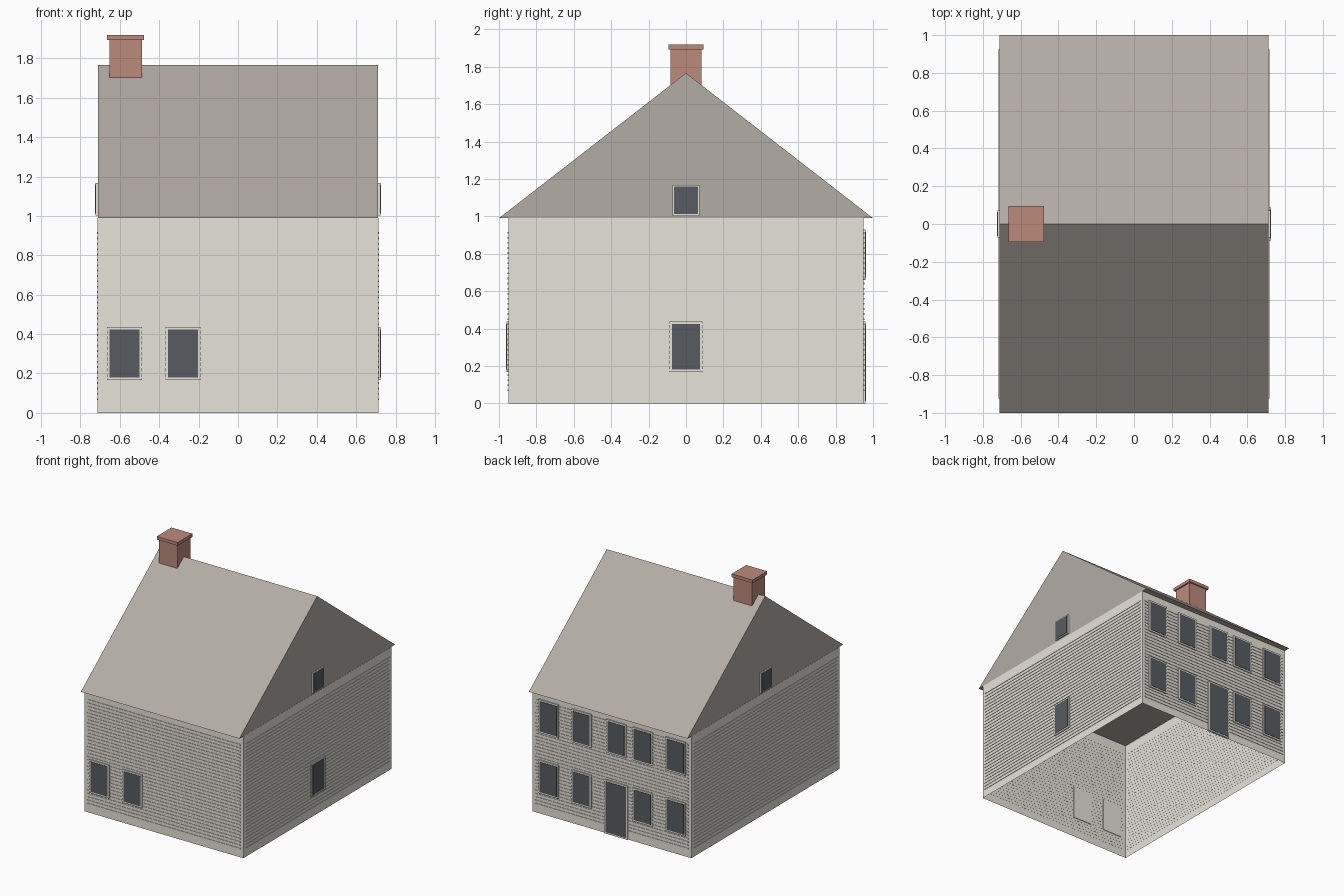
import bpy
import bmesh
from mathutils import Matrix, Vector

cube = bpy.data.objects.get("Cube")
if cube:
    bpy.data.objects.remove(cube, do_unlink=True)


def make_material(name, rgb):
    """Flat material from display colour values, converted to linear."""
    color = [((c / 255 + 0.055) / 1.055) ** 2.4 for c in rgb] + [1.0]
    mat = bpy.data.materials.new(name)
    mat.use_nodes = True
    mat.diffuse_color = color
    mat.node_tree.nodes["Principled BSDF"].inputs["Base Color"].default_value = color
    return mat


SIDING = make_material("pale_siding", (235, 231, 222))
ROOF = make_material("taupe_roof", (180, 172, 165))
BRICK = make_material("brick", (188, 139, 123))
GLASS = make_material("slate_pane", (87, 92, 98))

HALF_X, HALF_Y, EAVE, RIDGE = 0.713, 0.95, 0.99, 1.766


def finish(name, bm, mat):
    bmesh.ops.recalc_face_normals(bm, faces=bm.faces)
    mesh = bpy.data.meshes.new(name)
    bm.to_mesh(mesh)
    bm.free()
    mesh.materials.append(mat)
    obj = bpy.data.objects.new(name, mesh)
    bpy.context.collection.objects.link(obj)
    return obj


def add_box(bm, low, high):
    low, high = Vector(low), Vector(high)
    matrix = Matrix.Translation((low + high) / 2) @ Matrix.Diagonal((*(high - low), 1))
    return bmesh.ops.create_cube(bm, size=1, matrix=matrix)["verts"]


def box(name, low, high, mat):
    bm = bmesh.new()
    add_box(bm, low, high)
    return finish(name, bm, mat)


def wall_box(bm, side, u0, u1, z0, z1, d0, d1):
    """Box on a wall: u runs along the wall's world axis, d is depth outward."""
    axis, sign = side
    plane = HALF_Y if axis == "y" else HALF_X
    a, b = sorted((sign * (plane + d0), sign * (plane + d1)))
    if axis == "y":
        add_box(bm, (u0, a, z0), (u1, b, z1))
    else:
        add_box(bm, (a, u0, z0), (b, u1, z1))


SIDES = {"front": ("y", -1), "back": ("y", 1), "left": ("x", 1), "right": ("x", -1)}

# Open-bottomed wall shell
bm = bmesh.new()
add_box(bm, (-HALF_X, -HALF_Y, 0), (HALF_X, HALF_Y, EAVE))
bm.normal_update()
bmesh.ops.delete(bm, geom=[f for f in bm.faces if abs(f.normal.z) > 0.5], context="FACES")
finish("walls", bm, SIDING)

# Clapboard strips on every wall
for side_name, side in SIDES.items():
    reach = (HALF_X if side[0] == "y" else HALF_Y) - 0.025
    bm = bmesh.new()
    for row in range(32):
        z = 0.065 + row * 0.0272
        wall_box(bm, side, -reach, reach, z, z + 0.009, -0.001, 0.004)
    finish(side_name + "_siding", bm, SIDING)

# Gable roof prism
bm = bmesh.new()
profile = [bm.verts.new((-HALF_X + 0.001, y, z))
           for y, z in ((-1, EAVE), (1, EAVE), (0, RIDGE))]
gable = bm.faces.new(profile)
extruded = bmesh.ops.extrude_face_region(bm, geom=[gable], use_keep_orig=True)["geom"]
bmesh.ops.translate(bm, vec=(2 * HALF_X - 0.002, 0, 0),
                    verts=[v for v in extruded if isinstance(v, bmesh.types.BMVert)])
finish("roof", bm, ROOF)


# Windows and door: a raised frame with a thin dark pane
def opening(name, side_name, center, half, z0, z1, rim=0.013):
    side = SIDES[side_name]
    bm = bmesh.new()
    wall_box(bm, side, center - half, center + half, z0, z1, -0.005, 0.010)
    finish(name + "_frame", bm, SIDING)
    bm = bmesh.new()
    wall_box(bm, side, center - half + rim, center + half - rim,
             z0 + rim, z1 - rim, 0.010, 0.013)
    finish(name + "_pane", bm, GLASS)


LOWER, UPPER = (0.167, 0.437), (0.66, 0.93)
for i, x in enumerate((-0.576, -0.28)):
    opening(f"front_window_{i + 1}", "front", x, 0.089, *LOWER)
for i, x in enumerate((-0.576, -0.28, 0.27, 0.565)):
    opening(f"back_lower_window_{i + 1}", "back", x, 0.089, *LOWER)
    opening(f"back_upper_window_{i + 1}", "back", x, 0.089, *UPPER)
opening("back_upper_middle_window", "back", -0.043, 0.089, *UPPER)
opening("back_door", "back", -0.043, 0.103, 0.0, 0.437)
opening("left_lower_window", "left", 0, 0.089, *LOWER)
for side_name in ("left", "right"):
    opening(side_name + "_gable_window", side_name, 0, 0.072, 1.003, 1.168, 0.009)

# Chimney with a wider cap
box("chimney_stack", (-0.652, -0.083, 1.6), (-0.487, 0.083, 1.895), BRICK)
box("chimney_cap", (-0.664, -0.094, 1.893), (-0.476, 0.094, 1.919), BRICK)
